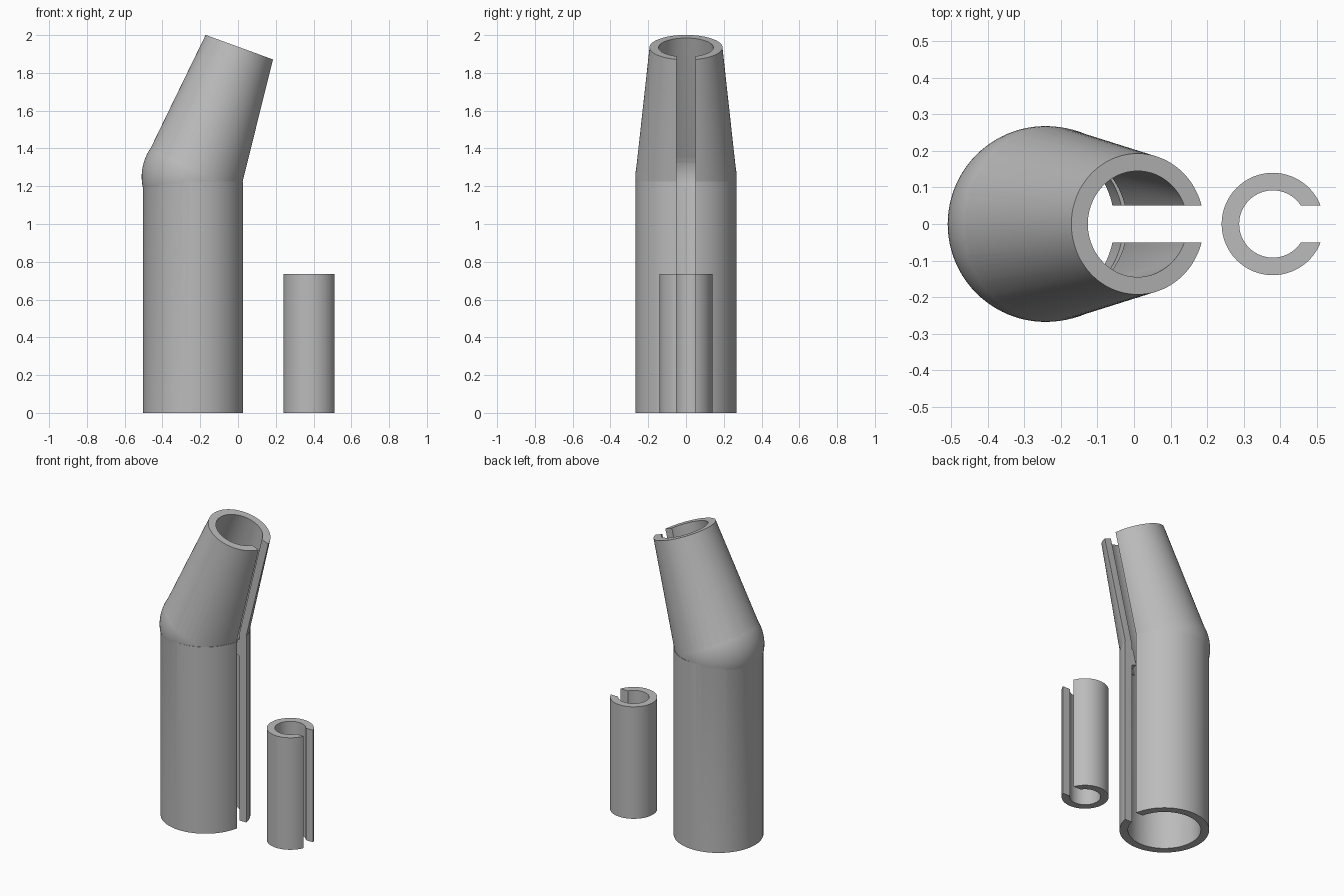
import bpy
from math import radians, sin, cos
from mathutils import Vector

if "Cube" in bpy.data.objects:
    bpy.data.objects.remove(bpy.data.objects["Cube"], do_unlink=True)

grey = bpy.data.materials.new("plain grey")
grey.use_nodes = True
grey.diffuse_color = (0.5, 0.5, 0.5, 1)
grey.node_tree.nodes["Principled BSDF"].inputs["Base Color"].default_value = (0.5, 0.5, 0.5, 1)

WALL = 0.05
SLOT = 0.10
SIDES = 96
BODY_X, BODY_R, BODY_TOP = -0.236, 0.267, 1.225
JOINT = Vector((-0.242, 0, 1.25))
NECK = Vector((-0.235, 0, 1.262))
NECK_R, TIP_R, NECK_LEN = 0.267, 0.193, 0.716
TILT = radians(20)
AXIS = Vector((sin(TILT), 0, cos(TILT)))
TAPER = (NECK_R - TIP_R) / NECK_LEN


def finish(name):
    ob = bpy.context.object
    ob.name = name
    ob.data.materials.append(grey)
    return ob


def tube(name, x, r, z0, z1):
    bpy.ops.mesh.primitive_cylinder_add(vertices=SIDES, radius=r, depth=z1 - z0,
                                        location=(x, 0, (z0 + z1) / 2))
    return finish(name)


def ball(name, r):
    bpy.ops.mesh.primitive_uv_sphere_add(segments=SIDES, ring_count=48, radius=r, location=JOINT)
    return finish(name)


def frustum(name, t0, t1, inset=0.0):
    """Piece of the tilted neck between two distances along its axis."""
    bpy.ops.mesh.primitive_cone_add(vertices=SIDES, radius1=NECK_R - inset - TAPER * t0,
                                    radius2=NECK_R - inset - TAPER * t1, depth=t1 - t0,
                                    location=NECK + AXIS * (t0 + t1) / 2, rotation=(0, TILT, 0))
    return finish(name)


def slot_cutter(x0, x1, z1):
    bpy.ops.mesh.primitive_cube_add(size=1, location=((x0 + x1) / 2, 0, z1 / 2))
    ob = finish("slot_cutter")
    ob.scale = (x1 - x0, SLOT, z1 + 0.2)
    return ob


def combine(ob, operation, *others):
    for other in others:
        mod = ob.modifiers.new(operation, 'BOOLEAN')
        mod.operation, mod.object, mod.solver = operation, other, 'EXACT'
        bpy.context.view_layer.objects.active = ob
        bpy.ops.object.modifier_apply(modifier=mod.name)
        bpy.data.objects.remove(other, do_unlink=True)


def shade(ob):
    bpy.ops.object.select_all(action='DESELECT')
    ob.select_set(True)
    bpy.context.view_layer.objects.active = ob
    bpy.ops.object.shade_smooth_by_angle(angle=radians(25))


# Bent holder: upright tube, ball joint and tapered neck, hollowed and slotted
holder = tube("bent_holder", BODY_X, BODY_R, 0, BODY_TOP)
combine(holder, 'UNION', ball("joint", 0.268), frustum("neck", 0, NECK_LEN))
combine(holder, 'DIFFERENCE',
        tube("body_bore", BODY_X, BODY_R - WALL, -0.1, BODY_TOP + 0.01),
        ball("joint_bore", 0.268 - WALL),
        frustum("neck_bore", -0.01, NECK_LEN + 0.1, WALL - 0.002),
        slot_cutter(-0.09, 0.5, 2.1))
shade(holder)

# Lower rim of the neck inside the upright tube
rim = frustum("inner_neck_rim", -0.1, 0)
combine(rim, 'DIFFERENCE', frustum("rim_bore", -0.2, 0.1, WALL - 0.002))
combine(rim, 'INTERSECT', tube("rim_limit", BODY_X, BODY_R - 0.02, 0.9, 1.4))
combine(rim, 'DIFFERENCE', slot_cutter(-0.09, 0.5, 2.1))
shade(rim)

# Separate small slotted sleeve
sleeve = tube("small_sleeve", 0.38, 0.14, 0, 0.735)
combine(sleeve, 'DIFFERENCE', tube("sleeve_bore", 0.38, 0.092, -0.1, 0.9),
        slot_cutter(0.38, 0.7, 1.0))
shade(sleeve)
